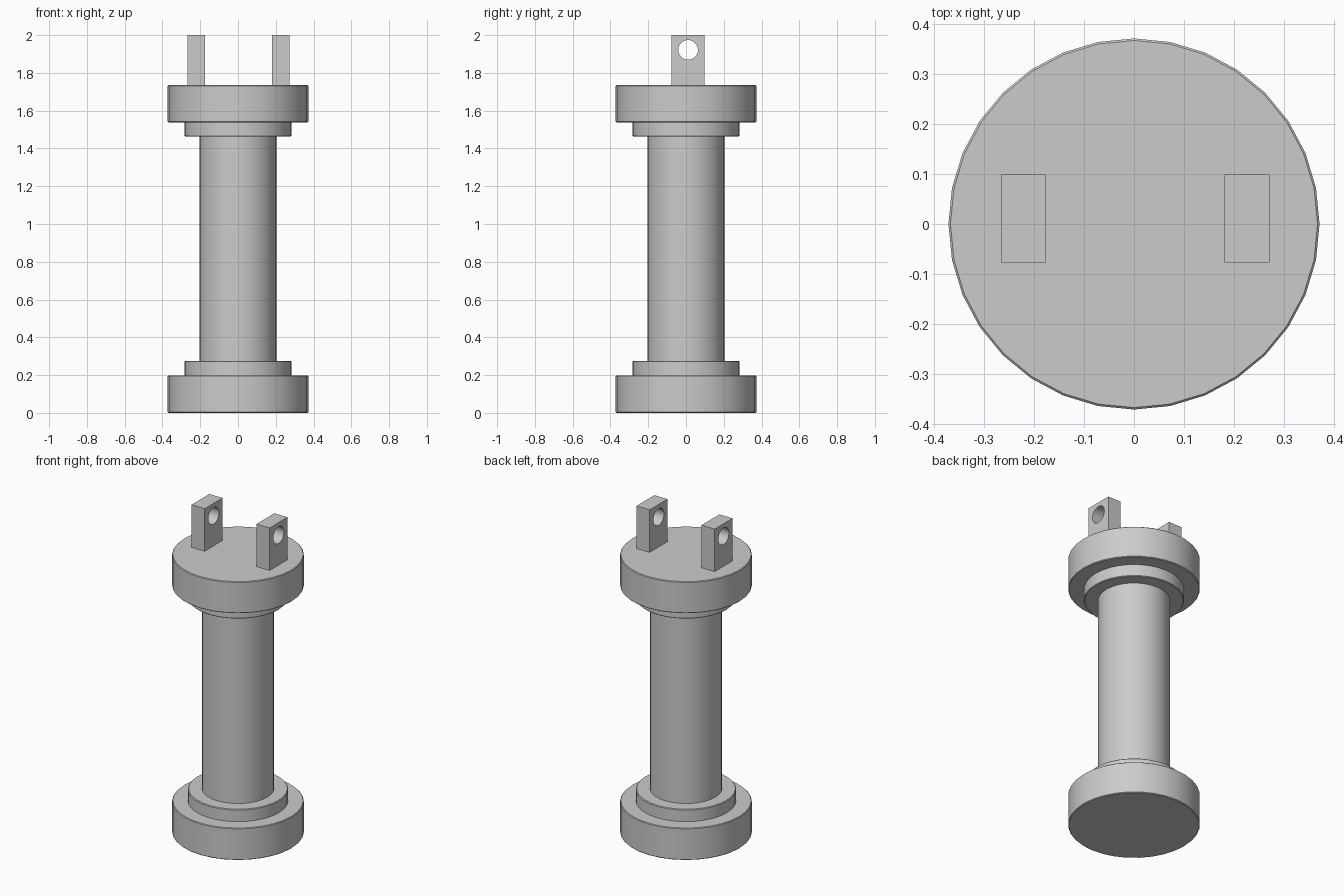
import bpy, math

if "Cube" in bpy.data.objects:
    bpy.data.objects.remove(bpy.data.objects["Cube"])

SIDES = 32


def shade(obj):
    bpy.ops.object.select_all(action='DESELECT')
    obj.select_set(True)
    bpy.context.view_layer.objects.active = obj
    bpy.ops.object.shade_smooth_by_angle(angle=math.radians(30))


def disc(name, radius, z0, z1, bevel=0.004):
    """Upright cylinder with finely chamfered rims."""
    profile = [(0, z0), (radius - bevel, z0), (radius, z0 + bevel),
               (radius, z1 - bevel), (radius - bevel, z1), (0, z1)]
    verts, faces = [], []
    rings = profile[1:-1]
    for r, z in rings:
        for i in range(SIDES):
            a = 2 * math.pi * i / SIDES
            verts.append((r * math.cos(a), r * math.sin(a), z))
    for k in range(len(rings) - 1):
        for i in range(SIDES):
            j = (i + 1) % SIDES
            a, b = k * SIDES, (k + 1) * SIDES
            faces.append((a + i, a + j, b + j, b + i))
    faces.append(tuple(reversed(range(SIDES))))
    faces.append(tuple(range(len(verts) - SIDES, len(verts))))
    mesh = bpy.data.meshes.new(name)
    mesh.from_pydata(verts, [], faces)
    obj = bpy.data.objects.new(name, mesh)
    bpy.context.collection.objects.link(obj)
    shade(obj)
    return obj


def lug(name, x0, x1, cutter):
    """Upright tab with a pin hole cut through it along x."""
    y0, y1, z0, z1 = -0.077, 0.099, 1.73, 2.0
    bpy.ops.mesh.primitive_cube_add(
        size=1, location=((x0 + x1) / 2, (y0 + y1) / 2, (z0 + z1) / 2))
    obj = bpy.context.object
    obj.name = name
    obj.scale = (x1 - x0, y1 - y0, z1 - z0)
    bpy.ops.object.transform_apply(location=False, rotation=False, scale=True)
    cut = obj.modifiers.new("pin_hole", 'BOOLEAN')
    cut.operation = 'DIFFERENCE'
    cut.solver = 'EXACT'
    cut.object = cutter
    bpy.ops.object.modifier_apply(modifier=cut.name)
    shade(obj)


# Spool body: foot, collars, column and head
disc("base_flange", 0.372, 0.0, 0.199)
disc("lower_collar", 0.283, 0.195, 0.275)
disc("column", 0.204, 0.27, 1.47)
disc("upper_collar", 0.283, 1.463, 1.543)
disc("top_flange", 0.372, 1.538, 1.735)

# Pin hole cutter shared by both lugs, removed afterwards
bpy.ops.mesh.primitive_cylinder_add(
    vertices=SIDES, radius=0.052, depth=1.0,
    location=(0, 0.011, 1.922), rotation=(0, math.pi / 2, 0))
pin_cutter = bpy.context.object
pin_cutter.name = "pin_cutter"
pin_cutter.hide_render = True

lug("left_lug", -0.267, -0.176, pin_cutter)
lug("right_lug", 0.181, 0.272, pin_cutter)

bpy.data.objects.remove(pin_cutter, do_unlink=True)
